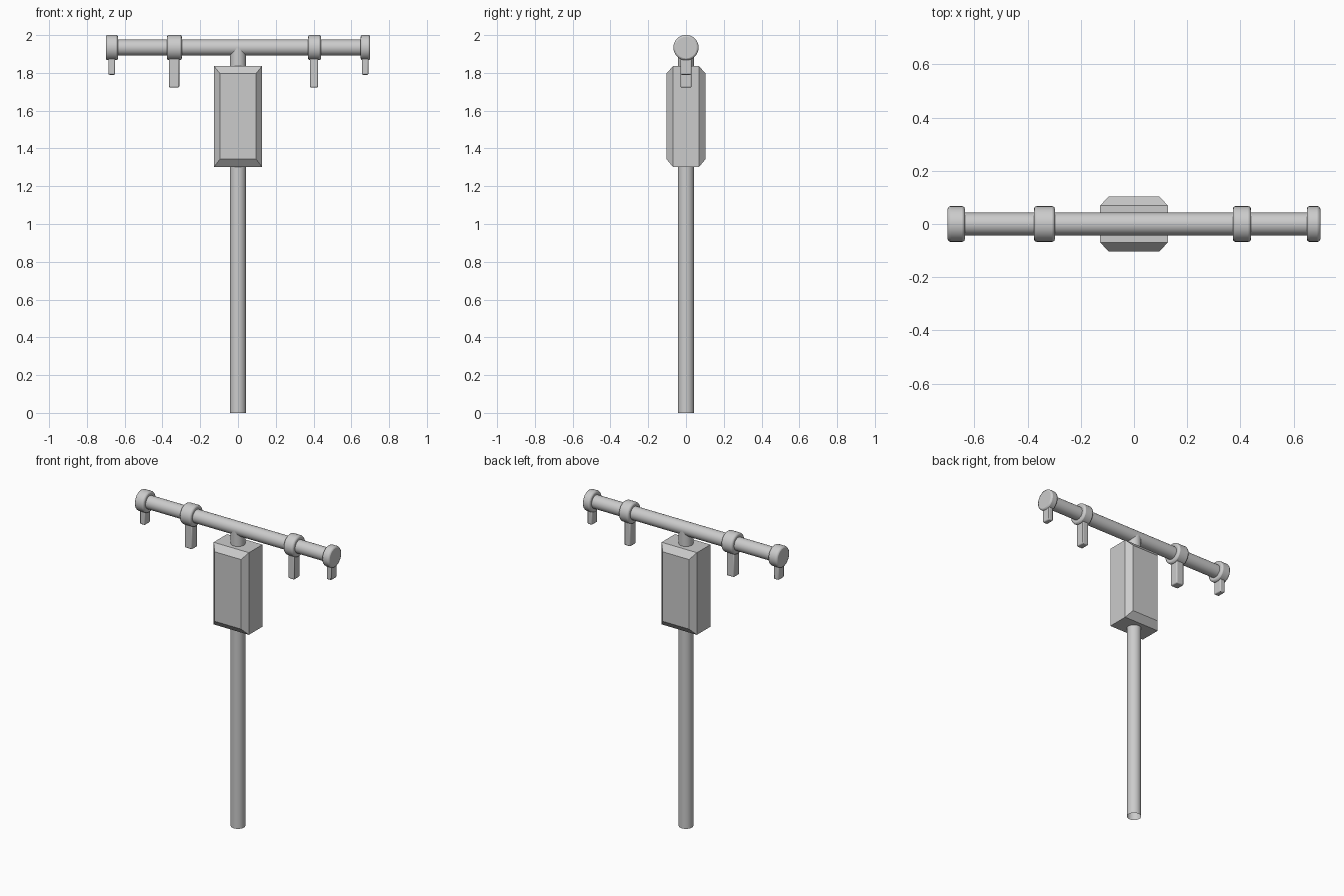
import bpy, bmesh, math
from mathutils import Matrix

if "Cube" in bpy.data.objects:
    bpy.data.objects.remove(bpy.data.objects["Cube"])

BAR_Z = 1.934


def finish(name, bm, bevel=0.0, segments=2, smooth=True):
    bmesh.ops.recalc_face_normals(bm, faces=bm.faces)
    mesh = bpy.data.meshes.new(name)
    bm.to_mesh(mesh)
    bm.free()
    obj = bpy.data.objects.new(name, mesh)
    bpy.context.collection.objects.link(obj)
    if bevel:
        mod = obj.modifiers.new("bevel", 'BEVEL')
        mod.width, mod.segments = bevel, segments
        mod.limit_method, mod.angle_limit = 'ANGLE', math.radians(40)
    if smooth:
        bpy.ops.object.select_all(action='DESELECT')
        obj.select_set(True)
        bpy.context.view_layer.objects.active = obj
        bpy.ops.object.shade_smooth_by_angle(angle=math.radians(35))
    return obj


def cylinder_x(name, x0, x1, radius, bevel=0.0):
    bm = bmesh.new()
    mat = Matrix.Translation(((x0 + x1) / 2, 0, BAR_Z)) @ Matrix.Rotation(math.pi / 2, 4, 'Y')
    bmesh.ops.create_cone(bm, cap_ends=True, segments=32, radius1=radius,
                          radius2=radius, depth=x1 - x0, matrix=mat)
    return finish(name, bm, bevel)


def box(name, x0, x1, y, z0, z1, bevel):
    bm = bmesh.new()
    mat = Matrix.Translation(((x0 + x1) / 2, 0, (z0 + z1) / 2)) @ Matrix.Diagonal((x1 - x0, 2 * y, z1 - z0, 1))
    bmesh.ops.create_cube(bm, size=1, matrix=mat)
    return finish(name, bm, bevel)


# Upright pole, open at the foot, running up into the crossbar
bm = bmesh.new()
bmesh.ops.create_cone(bm, cap_ends=False, segments=32, radius1=0.043, radius2=0.043,
                      depth=BAR_Z, matrix=Matrix.Translation((0, 0, BAR_Z / 2)))
finish("pole", bm)

# Crossbar
cylinder_x("crossbar", -0.69, 0.69, 0.0425)

# Housing: four rectangular sections along y, giving chamfered front and back
bm = bmesh.new()
loops = []
for y, hx, z0, z1 in ((-0.104, 0.095, 1.344, 1.796), (-0.069, 0.127, 1.302, 1.836),
                      (0.069, 0.127, 1.302, 1.836), (0.104, 0.095, 1.344, 1.796)):
    loops.append([bm.verts.new((x, y, z)) for x, z in
                  ((-hx, z0), (hx, z0), (hx, z1), (-hx, z1))])
for a, b in zip(loops, loops[1:]):
    for i in range(4):
        j = (i + 1) % 4
        bm.faces.new((a[i], a[j], b[j], b[i]))
bm.faces.new(loops[0])
bm.faces.new(loops[-1])
finish("housing", bm, smooth=False)

# Collars on the bar, each with a hanging tab: ring x range, tab x range, tab bottom
for name, r0, r1, t0, t1, low in (
        ("left_end", -0.70, -0.635, -0.686, -0.651, 1.79),
        ("left_inner", -0.376, -0.297, -0.365, -0.311, 1.723),
        ("right_inner", 0.371, 0.44, 0.381, 0.424, 1.723),
        ("right_end", 0.649, 0.70, 0.656, 0.69, 1.79)):
    cylinder_x(name + "_collar", r0, r1, 0.067, bevel=0.01)
    box(name + "_tab", t0, t1, 0.029, low, 1.91, bevel=0.006)
